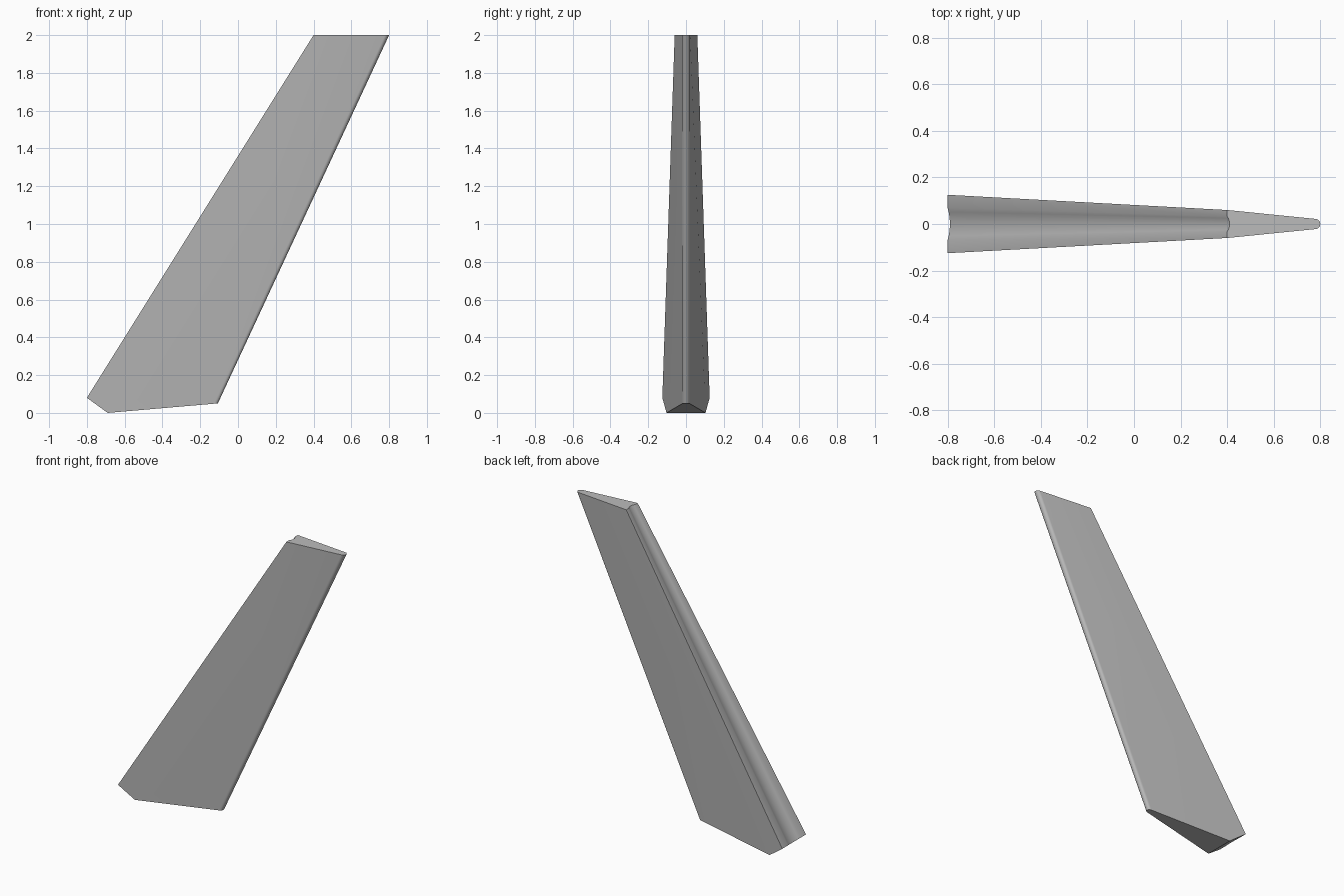
import bpy, bmesh, math
from mathutils import Vector

cube = bpy.data.objects.get("Cube")
if cube:
    bpy.data.objects.remove(cube, do_unlink=True)

grey = bpy.data.materials.new("plain grey")
grey.use_nodes = True
colour = (0.5, 0.5, 0.5, 1)
grey.diffuse_color = colour
grey.node_tree.nodes["Principled BSDF"].inputs["Base Color"].default_value = colour


def section(z, x_back, x_nose, back_half, nose_half, groove_half, depth, steps=8):
    """Wedge outline: grooved broad edge, flat sides, rounded narrow edge."""
    pts = [Vector((x_back, back_half, z))]
    for i in range(steps + 1):
        t = 1 - 2 * i / steps
        dip = depth * (1 - t * t)
        pts.append(Vector((x_back + dip, groove_half * t, z)))
    pts.append(Vector((x_back, -back_half, z)))
    for i in range(steps + 1):
        a = math.pi * (i / steps - 0.5)
        pts.append(Vector((x_nose - nose_half * (1 - math.cos(a)),
                           nose_half * math.sin(a), z)))
    return pts


# Tapered, swept blade lofted between two sections
bm = bmesh.new()
low = [bm.verts.new(p) for p in section(0, -0.85, -0.13, 0.128, 0.02, 0.07, 0.014)]
high = [bm.verts.new(p) for p in section(2, 0.4, 0.8, 0.06, 0.022, 0.033, 0.011)]
bm.faces.new(low)
bm.faces.new(high)
for i in range(len(low)):
    j = (i + 1) % len(low)
    bm.faces.new((low[i], low[j], high[j], high[i]))

# Slanted cuts across the foot
foot = Vector((-0.69, 0, 0))
for end, side in (((-0.8, 0, 0.08), -1), ((-0.11, 0, 0.05), 1)):
    along = (Vector(end) - foot) * side
    normal = Vector((along.z, 0, -along.x)).normalized()
    cut = bmesh.ops.bisect_plane(bm, geom=bm.verts[:] + bm.edges[:] + bm.faces[:],
                                 plane_co=foot, plane_no=normal, clear_outer=True)
    rim = [e for e in bm.edges if e.is_boundary]
    bmesh.ops.holes_fill(bm, edges=rim, sides=0)
bmesh.ops.recalc_face_normals(bm, faces=bm.faces[:])

mesh = bpy.data.meshes.new("fin_blade")
bm.to_mesh(mesh)
bm.free()
mesh.materials.append(grey)
blade = bpy.data.objects.new("fin_blade", mesh)
bpy.context.collection.objects.link(blade)
bpy.ops.object.select_all(action='DESELECT')
blade.select_set(True)
bpy.context.view_layer.objects.active = blade
bpy.ops.object.shade_smooth_by_angle(angle=math.radians(30))
